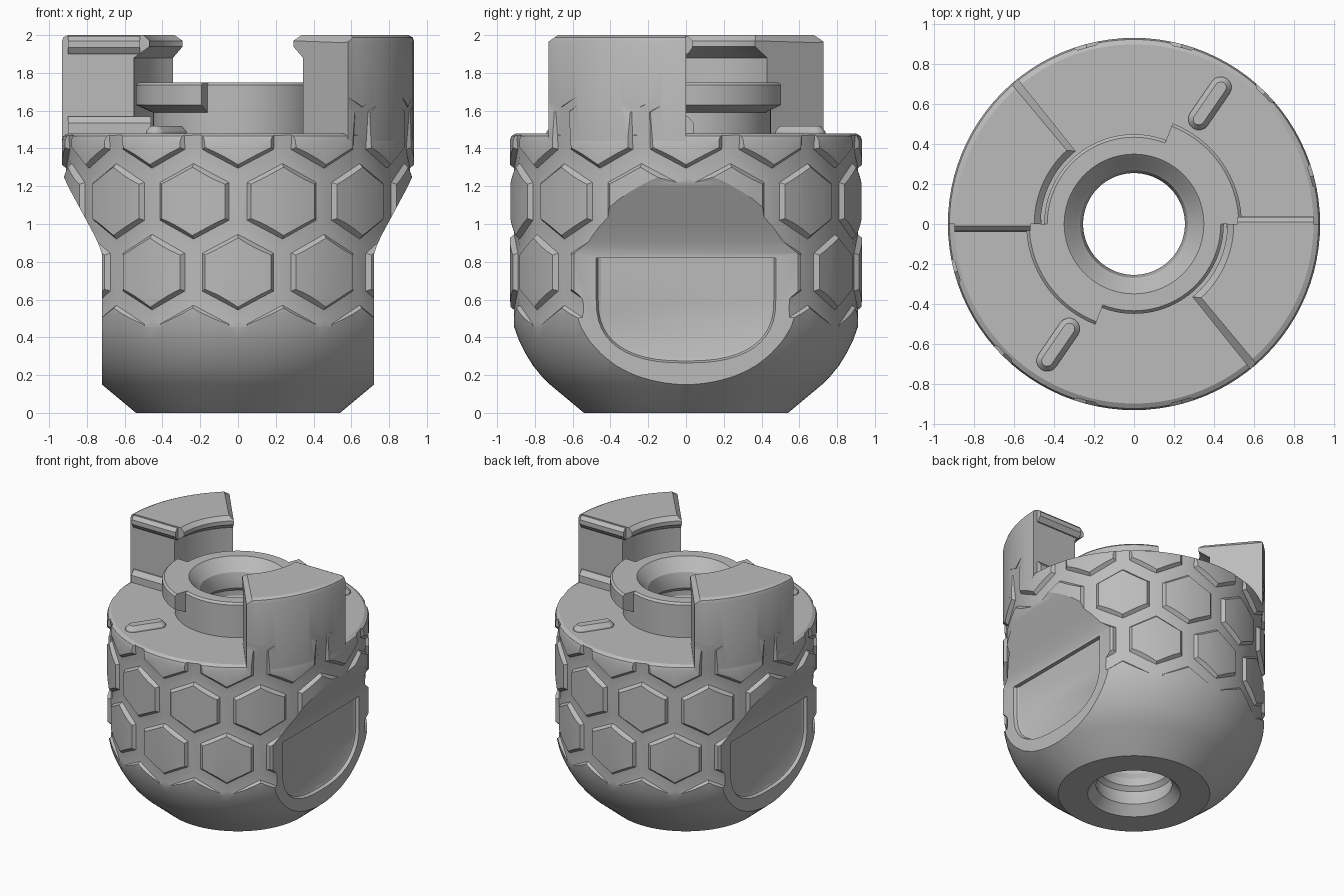
import bpy, bmesh, math
from mathutils import Vector, Matrix

if "Cube" in bpy.data.objects:
    bpy.data.objects.remove(bpy.data.objects["Cube"])

R = 0.933            # outer radius
FLOOR = 1.48         # height of the top face of the body
TAU = 2 * math.pi

grey = bpy.data.materials.new("plain_grey")
grey.use_nodes = True
grey.diffuse_color = (0.5, 0.5, 0.5, 1)
grey.node_tree.nodes["Principled BSDF"].inputs["Base Color"].default_value = (0.5, 0.5, 0.5, 1)


def make(name, bm, turn=0.0):
    """Turn a bmesh into an object, rotated about z."""
    bmesh.ops.remove_doubles(bm, verts=bm.verts, dist=1e-5)
    bmesh.ops.recalc_face_normals(bm, faces=bm.faces)
    bm.transform(Matrix.Rotation(turn, 4, "Z"))
    mesh = bpy.data.meshes.new(name)
    bm.to_mesh(mesh)
    bm.free()
    mesh.materials.append(grey)
    ob = bpy.data.objects.new(name, mesh)
    bpy.context.collection.objects.link(ob)
    return ob


def lathe(profile, start=0.0, end=TAU, steps=96):
    """Revolve a closed (radius, z) profile; partial turns get end caps."""
    bm = bmesh.new()
    full = end - start > TAU - 0.01
    rings = []
    for i in range(steps if full else steps + 1):
        a = start + (end - start) * i / steps
        rings.append([bm.verts.new((r * math.cos(a), r * math.sin(a), z)) for r, z in profile])
    n = len(profile)
    for i in range(steps):
        p, q = rings[i], rings[(i + 1) % len(rings)]
        for j in range(n):
            bm.faces.new((p[j], q[j], q[(j + 1) % n], p[(j + 1) % n]))
    if not full:
        bm.faces.new(rings[0])
        bm.faces.new(rings[-1])
    return bm, rings


def loft(sections):
    """Join equal-length loops of points into a closed solid."""
    bm = bmesh.new()
    loops = [[bm.verts.new(p) for p in s] for s in sections]
    n = len(loops[0])
    for a, b in zip(loops, loops[1:]):
        for j in range(n):
            bm.faces.new((a[j], a[(j + 1) % n], b[(j + 1) % n], b[j]))
    bm.faces.new(loops[0])
    bm.faces.new(loops[-1])
    return bm


def cut(ob, cutters):
    """Subtract the cutters and bake the result."""
    for c in cutters:
        m = ob.modifiers.new("cut", "BOOLEAN")
        m.operation, m.solver, m.object = "DIFFERENCE", "EXACT", c
    bpy.context.view_layer.update()
    graph = bpy.context.evaluated_depsgraph_get()
    mesh = bpy.data.meshes.new_from_object(ob.evaluated_get(graph))
    ob.modifiers.clear()
    ob.data = mesh


def honeycomb_cutter():
    """Net of grooves wrapped round the body, with sloping walls."""
    bm = bmesh.new()
    half_height, count = 0.25, 12
    step = TAU / count

    def point(row, col, k, size, outer):
        a = math.radians(60 * k + 30)
        ang = step * (col + 0.5 * (row % 2)) + size * math.cos(a) * step / math.sqrt(3)
        z = 0.745 + 1.5 * half_height * row + size * half_height * math.sin(a)
        # groove floor runs out towards the top
        r = 0.97 if outer else 0.91 if z < 1.5 else 0.927 if z < 1.68 else 0.96
        return bm.verts.new((r * math.cos(ang), r * math.sin(ang), z))

    for row in range(-1, 3):
        for col in range(count):
            for k in range(6):
                ks = (k, k + 1)
                base = [point(row, col, j, 1, False) for j in ks]
                top = [point(row, col, j, 1, True) for j in ks]
                base_in = [point(row, col, j, 0.8, False) for j in ks]
                top_in = [point(row, col, j, 0.6, True) for j in ks]
                pairs = [(base, base_in), (base_in, top_in), (top_in, top)]
                if (row == 2 and k in (0, 1)) or (row == -1 and k in (3, 4)):
                    pairs.append((top, base))
                for p, q in pairs:
                    bm.faces.new((p[0], p[1], q[1], q[0]))
    return make("groove_cutter", bm)


def side_cutter(turn):
    """Removes the flat and the slope above it on one side."""
    prof = [(0.72, -0.1), (0.72, 0.84), (0.735, 0.885), (0.76, 0.94),
            (0.90, 1.20), (0.945, 1.30), (1.2, 1.3), (1.2, -0.1)]
    return make("side_cutter", loft([[(x, y, z) for x, z in prof] for y in (-1, 1)]), turn)


def panel_cutter(turn):
    """Removes the shallow rounded panel in the flat."""
    def outline(x, grow):
        w, d = 0.46 + grow, 0.32 + grow
        pts = [(x, w, 0.82), (x, -w, 0.82)]
        for i in range(25):
            c, s = math.cos(math.pi * i / 24), math.sin(math.pi * i / 24)
            pts.append((x, -math.copysign(abs(c) ** 0.8, c) * w, 0.6 - abs(s) ** 0.8 * d))
        return pts
    return make("panel_cutter",
                loft([outline(0.69, -0.01), outline(0.697, 0.005), outline(0.73, 0.02)]), turn)


grooves = honeycomb_cutter()
sides = [f(t) for f in (side_cutter, panel_cutter) for t in (0, math.pi)]

# body with collar and threaded bore
profile = [(0.33, 0), (0.54, 0), (0.72, 0.15), (0.765, 0.195), (0.81, 0.25), (0.85, 0.315),
           (0.885, 0.385), (0.91, 0.455), (0.926, 0.53), (R, 0.62), (R, 1.0), (R, 1.44),
           (0.925, 1.465), (0.90, FLOOR), (0.45, FLOOR), (0.45, 1.735), (0.435, 1.75),
           (0.35, 1.75), (0.335, 1.735), (0.29, 1.68), (0.27, 1.66)]
for i in range(8):                       # bore ridges
    z = 1.60 - 0.19 * i
    profile += [(0.255, z), (0.255, z - 0.06), (0.285, z - 0.09), (0.285, z - 0.13)]
profile += [(0.27, 0.07)]
body = make("body", lathe(profile)[0])
cut(body, sides + [grooves])
parts = [body]

leg_profile = [(R, 1.44), (R, 1.965), (0.925, 1.988), (0.90, 2.0), (0.50, 2.0), (0.468, 1.97),
               (0.468, 1.94), (0.55, 1.88), (0.55, 1.44)]
flange_profile = [(0.42, 1.75), (0.525, 1.75), (0.54, 1.735), (0.54, 1.63), (0.45, 1.59), (0.42, 1.59)]
lip_profile = [(0.01, 1.90), (0.035, 1.935), (0.035, 1.97), (0.01, 1.995), (-0.02, 1.995), (-0.02, 1.90)]
foot_profile = [(-0.02, 1.57), (0.01, 1.57), (0.04, 1.535), (0.04, 1.47), (-0.02, 1.47)]

for side, turn in (("left", 0), ("right", math.pi)):
    # upright leg with hooked inner lip and chamfered end
    bm, rings = lathe(leg_profile, math.radians(-51.3), 0, 14)
    end = {v for v in rings[0] if v.co.z > 1.98}
    edges = [e for e in bm.edges if all(v in end for v in e.verts)]
    bmesh.ops.bevel(bm, geom=edges, offset=0.04, segments=1, affect="EDGES")
    leg = make(side + "_leg", bm, turn)
    cut(leg, [grooves])

    # locking flange on the collar
    flange = make(side + "_collar_flange",
                  lathe(flange_profile, 0, math.radians(69), 18)[0], turn)

    # overhanging lip and foot along the straight end of the leg
    lip = make(side + "_leg_lip",
               loft([[(x, y, z) for y, z in lip_profile] for x in (0.52, 0.90)]), turn)
    foot = make(side + "_leg_foot",
                loft([[(x, y, z) for y, z in foot_profile] for x in (0.46, 0.90)]), turn)

    # raised pill-shaped stop on the floor
    a, b = Vector((0.325, 0.525)), Vector((0.435, 0.685))
    heading = math.atan2(b.y - a.y, b.x - a.x)

    def pill(r, z):
        pts = []
        for i in range(18):
            c = b if i < 9 else a
            t = heading - math.pi / 2 + math.pi * (i if i < 9 else i - 1) / 8
            pts.append((c.x + r * math.cos(t), c.y + r * math.sin(t), z))
        return pts
    stop = make(side + "_stop", loft([pill(0.055, FLOOR - 0.01), pill(0.053, FLOOR + 0.01),
                                      pill(0.028, FLOOR + 0.04)]), turn)
    parts += [leg, flange, lip, foot, stop]

for c in sides + [grooves]:
    bpy.data.objects.remove(c)

# smooth curved surfaces, keep hard edges
bpy.ops.object.select_all(action="DESELECT")
for ob in parts:
    ob.select_set(True)
bpy.context.view_layer.objects.active = body
bpy.ops.object.shade_smooth_by_angle(angle=math.radians(25))
